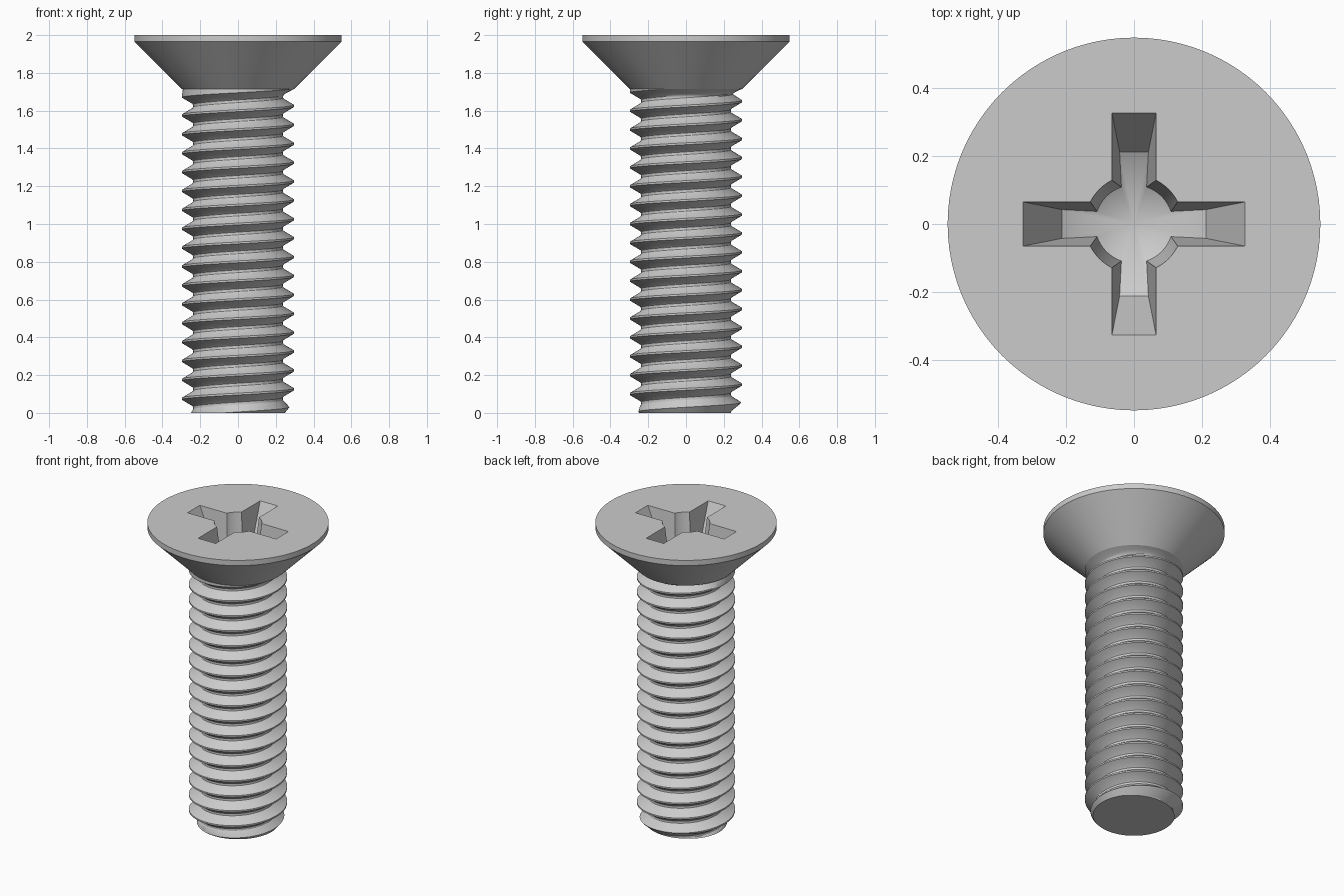
import bpy, bmesh, math

PITCH, MAJOR, MINOR = 0.1, 0.297, 0.237
NECK_Z, HEAD_R = 1.715, 0.548
CREST_Z = 0.025          # crest height on the +x side
SEG = 96

if "Cube" in bpy.data.objects:
    bpy.data.objects.remove(bpy.data.objects["Cube"])

steel = bpy.data.materials.new("steel_grey")
steel.use_nodes = True
steel.diffuse_color = (0.6, 0.6, 0.6, 1)
steel.node_tree.nodes["Principled BSDF"].inputs["Base Color"].default_value = (0.6, 0.6, 0.6, 1)


def make_object(name, bm):
    bmesh.ops.recalc_face_normals(bm, faces=bm.faces)
    mesh = bpy.data.meshes.new(name)
    bm.to_mesh(mesh)
    bm.free()
    mesh.materials.append(steel)
    obj = bpy.data.objects.new(name, mesh)
    bpy.context.collection.objects.link(obj)
    bpy.ops.object.select_all(action="DESELECT")
    obj.select_set(True)
    bpy.context.view_layer.objects.active = obj
    bpy.ops.object.shade_smooth_by_angle(angle=math.radians(30))


def add_ring(bm, points):
    return [bm.verts.new(p) for p in points]


def circle(r, z):
    return [(r * math.cos(math.tau * i / SEG), r * math.sin(math.tau * i / SEG), z) for i in range(SEG)]


def bridge(bm, a, b):
    for i in range(len(a)):
        j = (i + 1) % len(a)
        bm.faces.new((a[i], a[j], b[j], b[i]))


# Cross recess outline: tapered arms joined by arcs of a tapered hub
ARC_STEPS = 8
RECESS_DEPTH, FLOOR_SLOPE = 0.235, 0.53


def cross_point(quadrant, index, depth):
    k = depth / RECESS_DEPTH
    length, width, hub = 0.327 - 0.117 * k, 0.065 - 0.023 * k, 0.144 - 0.024 * k
    if index < 2:
        x, y = length, (-width, width)[index]
    else:
        start = math.asin(width / hub)
        a = start + (math.pi / 2 - 2 * start) * (index - 2) / ARC_STEPS
        x, y = hub * math.cos(a), hub * math.sin(a)
    for _ in range(quadrant):
        x, y = -y, x
    return x, y


def floor_point(quadrant, index):
    """Slide down the recess wall until it meets the conical floor."""
    depth = RECESS_DEPTH
    for _ in range(20):
        x, y = cross_point(quadrant, index, depth)
        depth = RECESS_DEPTH + (0.21 - math.hypot(x, y)) * FLOOR_SLOPE
    return x, y, 2.0 - depth


# Countersunk head with its cross recess
bm = bmesh.new()
neck, lower, rim = [add_ring(bm, circle(r, z)) for r, z in
                    ((MAJOR, NECK_Z), (HEAD_R, 1.965), (HEAD_R, 2.0))]
bridge(bm, neck, lower)
bridge(bm, lower, rim)
corners = [(q, i) for q in range(4) for i in range(3 + ARC_STEPS)]
mouth = add_ring(bm, [(*cross_point(q, i, 0), 2.0) for q, i in corners])
base = add_ring(bm, [floor_point(q, i) for q, i in corners])
bridge(bm, mouth, base)
tip = bm.verts.new((0, 0, 2.0 - RECESS_DEPTH - 0.21 * FLOOR_SLOPE))
for i in range(len(base)):
    bm.faces.new((base[i], base[(i + 1) % len(base)], tip))
top_edges = [e for e in bm.edges if e.is_boundary and all(v.co.z > 1.99 for v in e.verts)]
bmesh.ops.triangle_fill(bm, edges=top_edges, use_beauty=True, normal=(0, 0, 1))
make_object("countersunk_head", bm)


# Thread profile over one pitch: flat crest, straight flanks, rounded root
PROFILE = [(0, MAJOR), (0.1, MAJOR), (0.42, 0.243), (0.48, 0.238), (0.55, MINOR),
           (0.62, 0.238), (0.68, 0.243), (1.0, MAJOR)]
TURN = len(PROFILE) - 1


def radius(angle, z):
    t = ((z - CREST_Z) / PITCH - angle / math.tau + 0.05) % 1
    for (a, ra), (b, rb) in zip(PROFILE, PROFILE[1:]):
        if t <= b:
            r = ra + (rb - ra) * (t - a) / (b - a)
            break
    r = min(r, 0.248 + 0.8 * z)                 # chamfered point
    blend = max(0, 1 - (NECK_Z - z) / 0.045)    # fillet into the head
    return max(r, MINOR + (MAJOR - MINOR) * blend ** 2)


# Threaded shank: one helical skin trimmed flat at both ends
bm = bmesh.new()
grid = []
for level in [k + t for k in range(-2, 20) for t, _ in PROFILE[:-1]]:
    ring = []
    for i in range(SEG):
        a = math.tau * i / SEG
        z = CREST_Z + PITCH * (level - 0.05 + a / math.tau)
        z = min(max(z, 0), NECK_Z)
        r = radius(a, z)
        ring.append((r * math.cos(a), r * math.sin(a), z))
    grid.append(add_ring(bm, ring))

# the seam joins each turn to the next one
for k in range(len(grid) - 1 - TURN):
    for i in range(SEG):
        if i + 1 < SEG:
            quad = (grid[k][i], grid[k][i + 1], grid[k + 1][i + 1], grid[k + 1][i])
        else:
            quad = (grid[k][i], grid[k + TURN][0], grid[k + TURN + 1][0], grid[k + 1][i])
        heights = [v.co.z for v in quad]
        if max(heights) - min(heights) > 1e-6:
            bm.faces.new(quad)
bmesh.ops.remove_doubles(bm, verts=bm.verts, dist=1e-5)
bmesh.ops.delete(bm, geom=[v for v in bm.verts if not v.link_faces], context="VERTS")

# flat end of the point
end_edges = [e for e in bm.edges if e.is_boundary and all(v.co.z < 1e-4 for v in e.verts)]
bmesh.ops.holes_fill(bm, edges=end_edges)
make_object("threaded_shank", bm)
